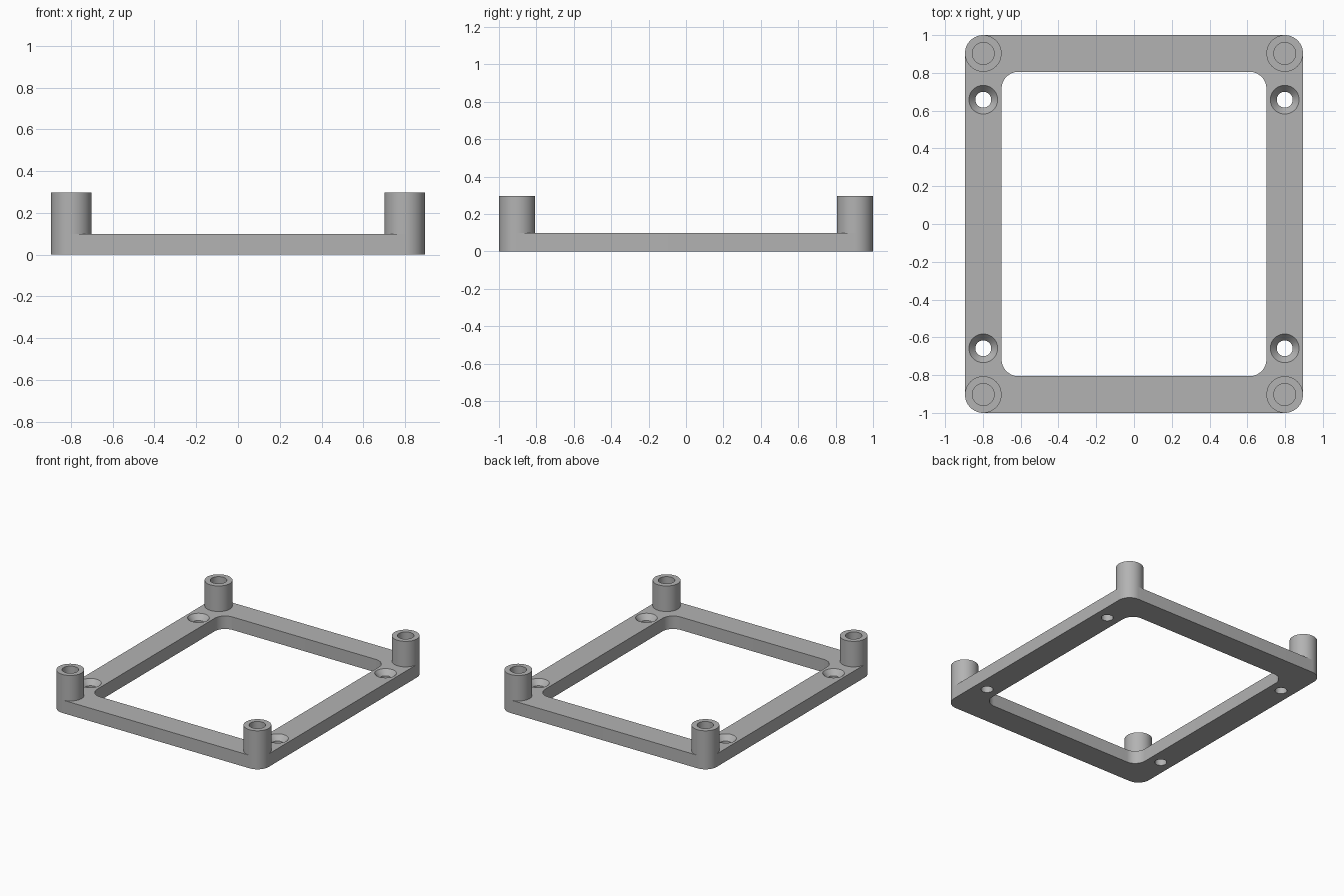
import bpy, bmesh, math

if "Cube" in bpy.data.objects:
    bpy.data.objects.remove(bpy.data.objects["Cube"], do_unlink=True)

HALF_X, HALF_Y = 0.895, 1.0     # outer frame half sizes
RAIL, THICK = 0.194, 0.1        # rail width, plate thickness
POST_R, BORE_R, POST_TOP = 0.097, 0.058, 0.297
SCREW_Y, SINK_R, SCREW_R, SINK_DEPTH = 0.658, 0.076, 0.042, 0.04
POST_X, POST_Y = HALF_X - POST_R, HALF_Y - POST_R

grey = bpy.data.materials.new("plain_grey")
grey.use_nodes = True
COLOUR = (0.45, 0.45, 0.45, 1)
grey.diffuse_color = COLOUR
grey.node_tree.nodes["Principled BSDF"].inputs["Base Color"].default_value = COLOUR


def finish(name, bm):
    bmesh.ops.recalc_face_normals(bm, faces=bm.faces)
    mesh = bpy.data.meshes.new(name)
    bm.to_mesh(mesh)
    bm.free()
    mesh.materials.append(grey)
    obj = bpy.data.objects.new(name, mesh)
    bpy.context.collection.objects.link(obj)
    return obj


def rounded_slab(name, hx, hy, r, z0, z1, steps=12):
    """Rectangle with round corners, extruded from z0 to z1."""
    bm = bmesh.new()
    verts = []
    for q, (sx, sy) in enumerate([(1, 1), (-1, 1), (-1, -1), (1, -1)]):
        for i in range(steps + 1):
            a = (q + i / steps) * math.pi / 2
            verts.append(bm.verts.new((sx * (hx - r) + r * math.cos(a),
                                       sy * (hy - r) + r * math.sin(a), z0)))
    face = bm.faces.new(verts)
    top = bmesh.ops.extrude_face_region(bm, geom=[face])["geom"]
    bmesh.ops.translate(bm, vec=(0, 0, z1 - z0),
                        verts=[v for v in top if isinstance(v, bmesh.types.BMVert)])
    return finish(name, bm)


def lathe(name, profile, x, y, capped=False, sides=48):
    """Revolve (radius, height) points around a vertical axis at x, y."""
    bm = bmesh.new()
    rings = [[bm.verts.new((x + r * math.cos(math.tau * i / sides),
                            y + r * math.sin(math.tau * i / sides), z))
              for i in range(sides)] for r, z in profile]
    for a, b in zip(rings, rings[1:]):
        for i in range(sides):
            j = (i + 1) % sides
            bm.faces.new((a[i], a[j], b[j], b[i]))
    if capped:
        bm.faces.new(rings[0])
        bm.faces.new(rings[-1])
    return finish(name, bm)


def smooth(obj):
    bpy.ops.object.select_all(action="DESELECT")
    obj.select_set(True)
    bpy.context.view_layer.objects.active = obj
    bpy.ops.object.shade_smooth_by_angle(angle=math.radians(30))


# Base frame and its cutters: the central opening and four countersunk holes
frame = rounded_slab("base_frame", HALF_X, HALF_Y, POST_R, 0, THICK)
cutters = [rounded_slab("opening_cutter", HALF_X - RAIL, HALF_Y - RAIL, 0.09, -0.1, 0.2)]
CORNERS = {"front_right": (-1, -1), "front_left": (1, -1),
           "back_right": (-1, 1), "back_left": (1, 1)}
sink = [(SCREW_R, -0.05), (SCREW_R, THICK - SINK_DEPTH),
        (SINK_R, THICK), (SINK_R, THICK + 0.05)]
for sx, sy in CORNERS.values():
    cutters.append(lathe("screw_hole_cutter", sink, sx * POST_X, sy * SCREW_Y, True))

bpy.context.view_layer.objects.active = frame
for cutter in cutters:
    mod = frame.modifiers.new("cut", "BOOLEAN")
    mod.operation, mod.solver, mod.object = "DIFFERENCE", "EXACT", cutter
    bpy.ops.object.modifier_apply(modifier=mod.name)
    bpy.data.objects.remove(cutter, do_unlink=True)
smooth(frame)

# Hollow corner posts standing on the frame
tube = [(POST_R, THICK), (POST_R, POST_TOP), (BORE_R, POST_TOP), (BORE_R, THICK)]
for corner, (sx, sy) in CORNERS.items():
    smooth(lathe(corner + "_post", tube, sx * POST_X, sy * POST_Y))
